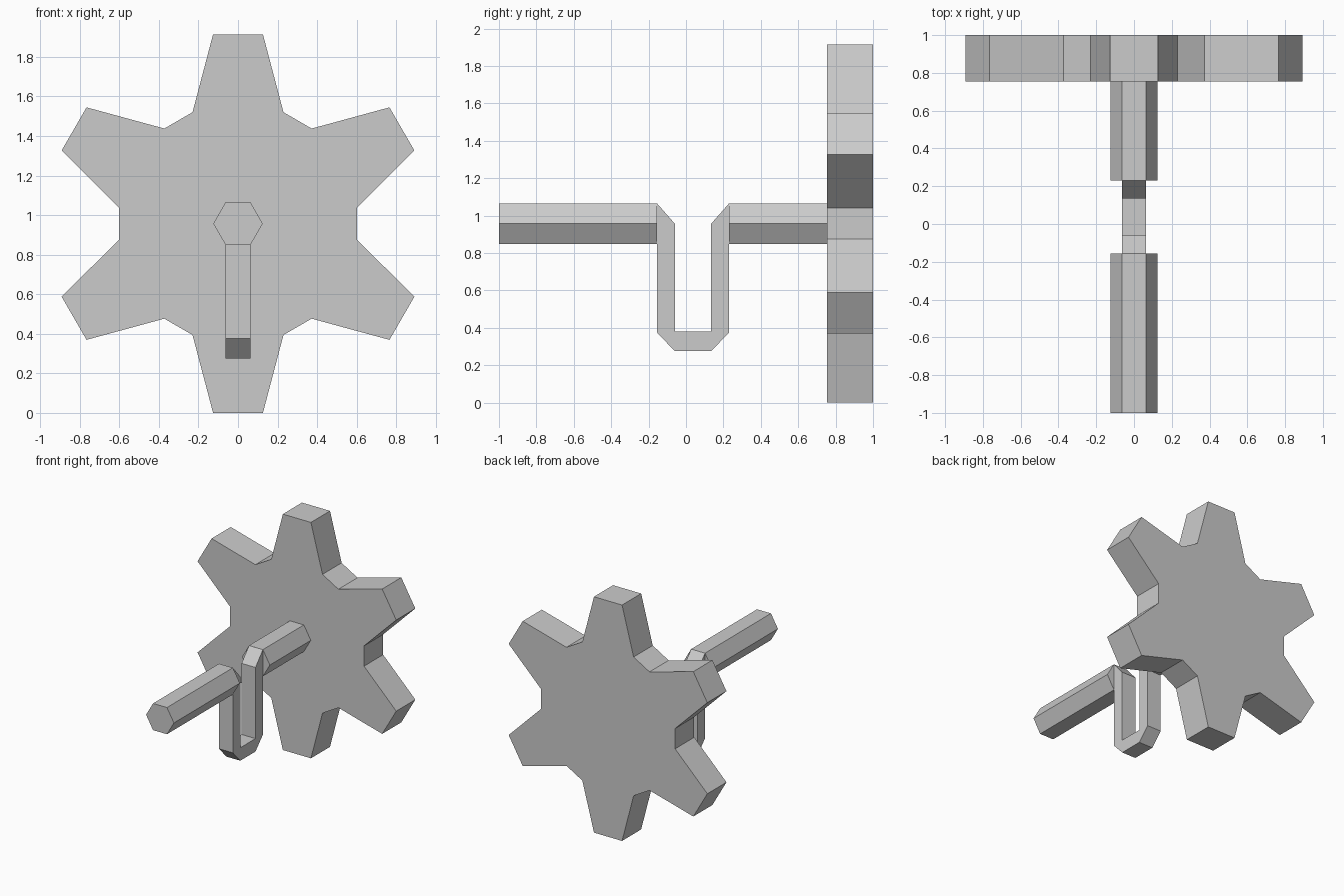
import bpy
import bmesh
from math import cos, sin, radians
from mathutils import Vector

if "Cube" in bpy.data.objects:
    bpy.data.objects.remove(bpy.data.objects["Cube"])

AXIS_Z = 0.957

grey = bpy.data.materials.new("Plain grey")
grey.use_nodes = True
colour = (0.6, 0.6, 0.6, 1)
grey.diffuse_color = colour
grey.node_tree.nodes["Principled BSDF"].inputs["Base Color"].default_value = colour


def extrude_profile(name, points, offset):
    """Make a flat-shaded solid by extruding a closed outline."""
    bm = bmesh.new()
    face = bm.faces.new([bm.verts.new(p) for p in points])
    result = bmesh.ops.extrude_face_region(bm, geom=[face], use_keep_orig=True)
    moved = [g for g in result["geom"] if isinstance(g, bmesh.types.BMVert)]
    bmesh.ops.translate(bm, verts=moved, vec=Vector(offset))
    bmesh.ops.recalc_face_normals(bm, faces=bm.faces)
    mesh = bpy.data.meshes.new(name)
    bm.to_mesh(mesh)
    bm.free()
    mesh.materials.append(grey)
    obj = bpy.data.objects.new(name, mesh)
    bpy.context.collection.objects.link(obj)
    return obj


# Six-toothed gear wheel
tooth = [(-0.23, 0.563), (-0.126, 0.957), (0.126, 0.957), (0.23, 0.563)]
outline = []
for i in range(6):
    a = radians(60 * i)
    for x, z in tooth:
        outline.append((x * cos(a) + z * sin(a), 0.755,
                        AXIS_Z + z * cos(a) - x * sin(a)))
extrude_profile("gear_wheel", outline, (0, 0.245, 0))

# Hexagonal shaft on both sides of the crank
for name, start, end in (("front_shaft", -1, -0.155), ("rear_shaft", 0.23, 0.757)):
    hexagon = [(0.125 * cos(radians(60 * i)), start,
                AXIS_Z + 0.125 * sin(radians(60 * i))) for i in range(6)]
    extrude_profile(name, hexagon, (0, end - start, 0))

# U-shaped crank throw, mirrored about its middle
MID_Y = 0.0375
half = [(0.1925, 0.375), (0.1925, 1.065), (0.0975, 0.957), (0.0975, 0.38)]
side = [(0.0975, 0.275)] + half
loop = side + [(-y, z) for y, z in reversed(side)]
extrude_profile("crank_throw", [(-0.0625, MID_Y + y, z) for y, z in loop], (0.125, 0, 0))
